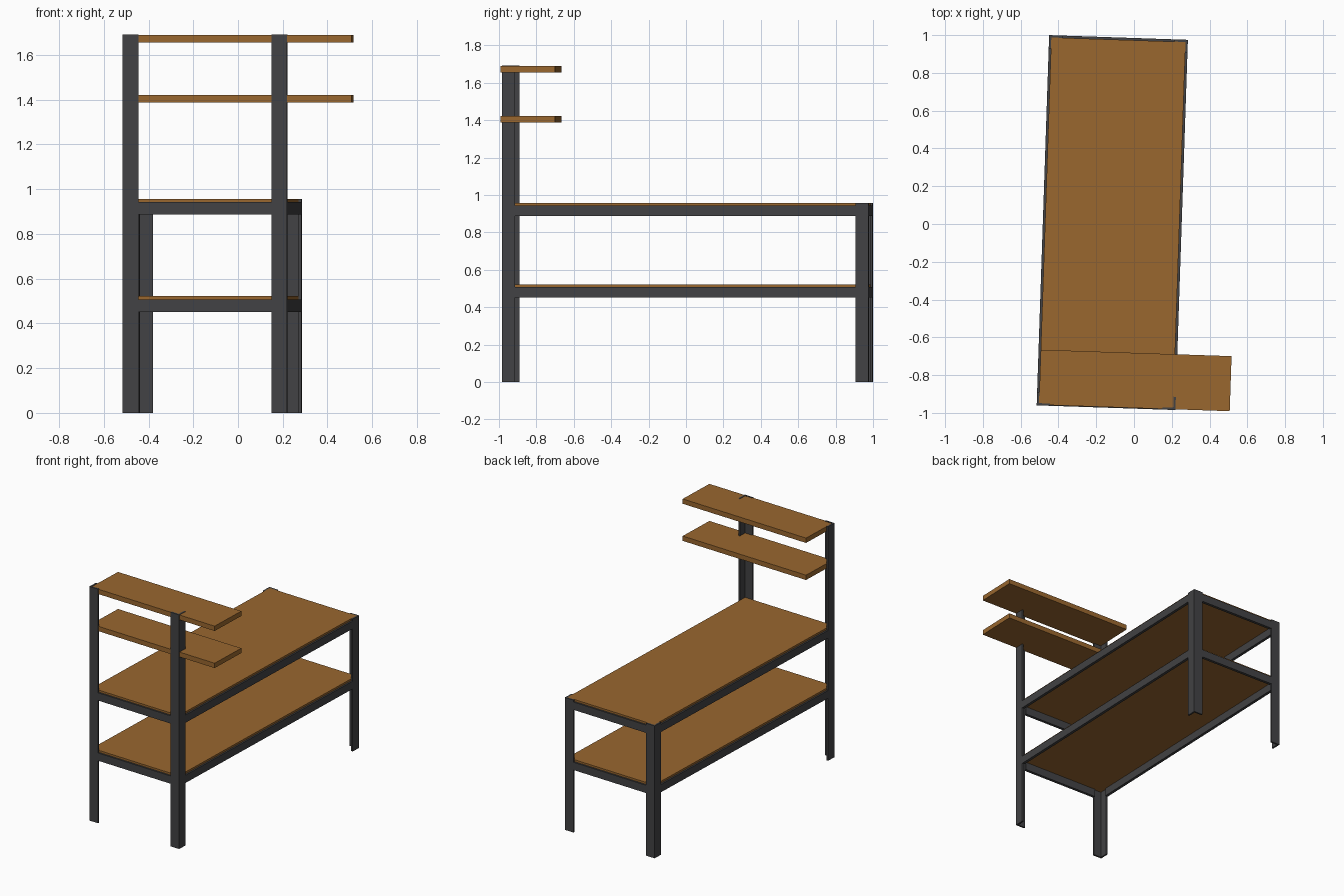
import bpy, bmesh, math
from mathutils import Matrix

if "Cube" in bpy.data.objects:
    bpy.data.objects.remove(bpy.data.objects["Cube"])

W, L = 0.735, 1.961       # outer frame size
F, T = 0.07, 0.012        # angle-iron flange width and thickness
PLACE = Matrix.Translation((-0.115, 0.0075, 0)) @ Matrix.Rotation(math.radians(-1.93), 4, 'Z')


def material(name, rgb):
    m = bpy.data.materials.new(name)
    m.diffuse_color = (*rgb, 1)
    m.use_nodes = True
    m.node_tree.nodes["Principled BSDF"].inputs["Base Color"].default_value = m.diffuse_color
    return m


steel = material("dark grey steel", (0.055, 0.055, 0.058))
wood = material("brown wood", (0.32, 0.135, 0.028))


def prism(name, outline, z0, z1, mat):
    """Extrude a flat outline upwards, in the table's turned frame."""
    bm = bmesh.new()
    face = bm.faces.new([bm.verts.new((x, y, z0)) for x, y in outline])
    ext = bmesh.ops.extrude_face_region(bm, geom=[face])
    for v in ext["geom"]:
        if isinstance(v, bmesh.types.BMVert):
            v.co.z = z1
    bmesh.ops.recalc_face_normals(bm, faces=bm.faces)
    me = bpy.data.meshes.new(name)
    bm.to_mesh(me)
    bm.free()
    me.materials.append(mat)
    ob = bpy.data.objects.new(name, me)
    ob.matrix_world = PLACE
    bpy.context.collection.objects.link(ob)


def box(name, x0, x1, y0, y1, z0, z1, mat):
    prism(name, [(x0, y0), (x1, y0), (x1, y1), (x0, y1)], z0, z1, mat)


# Angle-iron legs: tall at the front, bench height at the back
for sy, end, top in ((-1, "front", 1.692), (1, "back", 0.957)):
    for sx, side in ((-1, "left"), (1, "right")):
        pts = [(0, 0), (F, 0), (F, T), (T, T), (T, F), (0, F)]
        prism(f"{end}_{side}_leg",
              [(sx * (W / 2 - a), sy * (L / 2 - b)) for a, b in pts], 0, top, steel)

# Two decks: bars between the legs with a board resting on them
for level, top in (("lower", 0.522), ("upper", 0.957)):
    z0, z1 = top - 0.07, top - 0.014
    x, y = W / 2, L / 2
    for s, side in ((-1, "left"), (1, "right")):
        a, b = sorted((s * x, s * (x - 0.02)))
        box(f"{level}_{side}_bar", a, b, -y + F, y - F, z0, z1, steel)
    for s, side in ((-1, "front"), (1, "back")):
        a, b = sorted((s * y, s * (y - 0.02)))
        box(f"{level}_{side}_bar", -x + F, x - F, a, b, z0, z1, steel)
    box(f"{level}_board", -x + T, x - T, -y + T, y - T, z1, top, wood)

# Side shelves overhanging to the right of the tall legs
for name, top in (("middle_shelf", 1.422), ("top_shelf", 1.69)):
    box(name, -W / 2 + T, 0.655, -L / 2 + T * 0.3, -L / 2 + 0.295, top - 0.035, top, wood)
